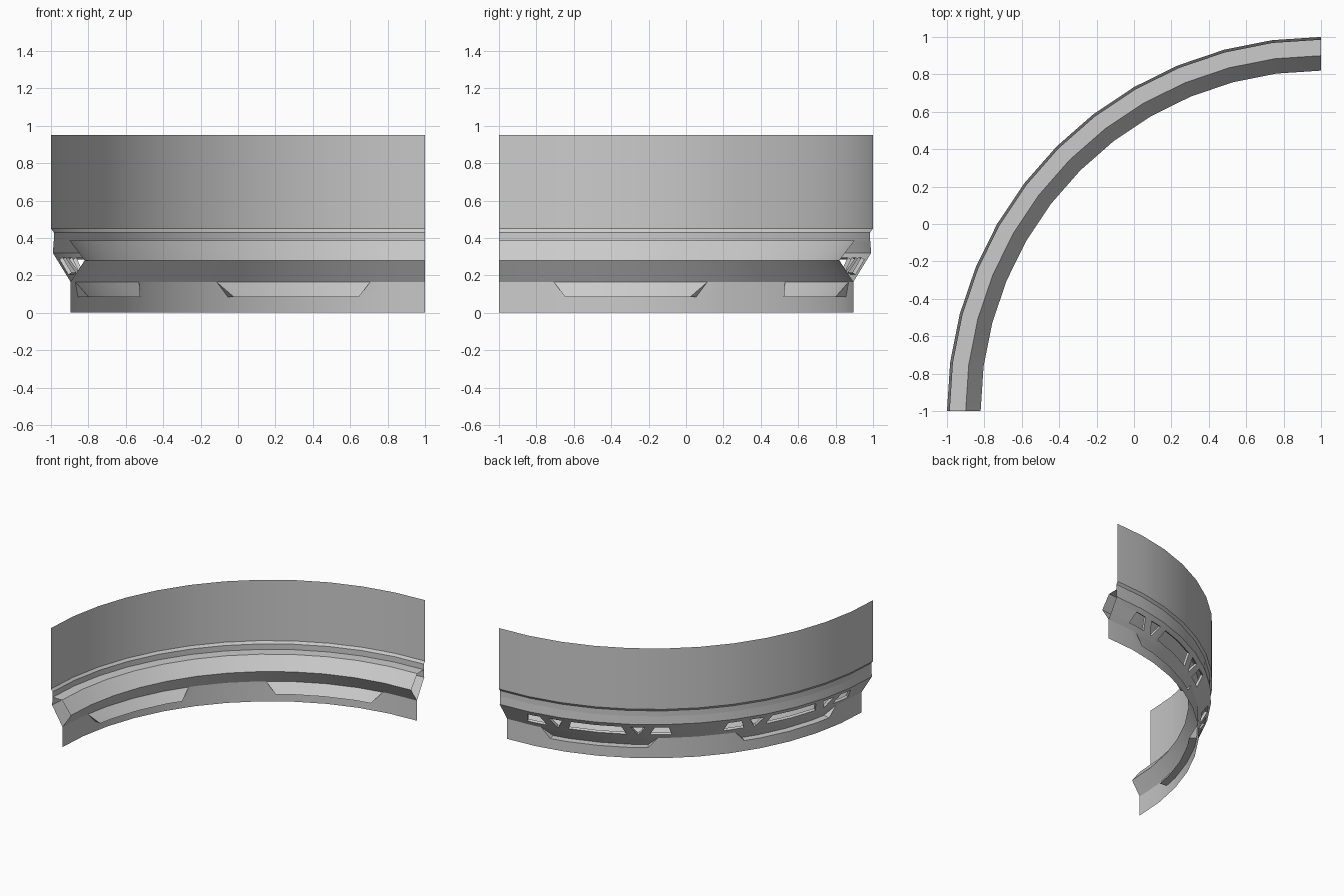
import bpy, bmesh, math

if "Cube" in bpy.data.objects:
    bpy.data.objects.remove(bpy.data.objects["Cube"])

STEP = 7.5            # degrees per arc facet, 12 facets in the quarter turn
CX, CY = 1.0, -1.0    # centre of the arc


def point(a, rz):
    # point on the faceted arc: angle in degrees, (radius, height)
    r, z = rz
    half = math.radians(STEP / 2)
    dev = math.radians(a % STEP) - half
    r *= math.cos(half) / math.cos(dev)
    t = math.radians(a)
    return (CX - r * math.cos(t), CY + r * math.sin(t), z)


def face(bm, pts):
    bm.faces.new([bm.verts.new(point(a, rz)) for a, rz in pts])


def band(bm, e0, e1, top, bot):
    # curved strip between two slanted end edges, each (top angle, bottom angle)
    cuts = [k * STEP for k in range(13) if max(e0) + .01 < k * STEP < min(e1) - .01]
    edges = [e0] + [(c, c) for c in cuts] + [e1]
    for (t0, b0), (t1, b1) in zip(edges, edges[1:]):
        face(bm, [(t0, top), (b0, bot), (b1, bot), (t1, top)])


def sweep(bm, profile):
    for top, bot in zip(profile, profile[1:]):
        band(bm, (0, 0), (90, 90), top, bot)


def pierced(bm, holes, top, bot):
    # strip with trapezoid openings left out
    edge = (0, 0)
    for left, right in holes:
        band(bm, edge, left, top, bot)
        edge = right
    band(bm, edge, (90, 90), top, bot)


def finish(bm, name):
    bmesh.ops.remove_doubles(bm, verts=bm.verts, dist=0.0005)
    bmesh.ops.recalc_face_normals(bm, faces=bm.faces)
    me = bpy.data.meshes.new(name)
    bm.to_mesh(me)
    bm.free()
    ob = bpy.data.objects.new(name, me)
    bpy.context.collection.objects.link(ob)
    bpy.ops.object.select_all(action='DESELECT')
    ob.select_set(True)
    bpy.context.view_layer.objects.active = ob
    bpy.ops.object.shade_smooth_by_angle(angle=math.radians(20))


# Upper wall with its small step
bm = bmesh.new()
sweep(bm, [(2.0, .95), (2.0, .45), (1.985, .43), (1.985, .385)])
finish(bm, "upper_wall")

# Inner ledge: flat top, sloped nose, undercut
bm = bmesh.new()
sweep(bm, [(1.985, .385), (1.9, .385), (1.82, .28), (1.895, .165)])
finish(bm, "inner_ledge")

# Outer sloped panel with two groups of vent windows
bm = bmesh.new()
TOP, BOT = (1.99, .32), (1.895, .165)


def on_slope(f, depth=0.0):
    return (BOT[0] + f * (TOP[0] - BOT[0]) - .85 * depth,
            BOT[1] + f * (TOP[1] - BOT[1]) + .52 * depth)


hi, lo = on_slope(.78), on_slope(.25)
hi_in, lo_in = on_slope(.78, .02), on_slope(.25, .02)
half_group = [((-5.6, -6.6), (5.6, 6.6)),      # long trapezoid
              ((7.6, 9.0), (10.8, 9.4)),       # triangle pointing down
              ((12.9, 11.8), (15.9, 16.7))]    # end trapezoid
windows = []
for c in (22.5, 67.5):
    for i, (l, r) in enumerate(half_group):
        windows.append(((c + l[0], c + l[1]), (c + r[0], c + r[1])))
        if i:
            windows.append(((c - r[0], c - r[1]), (c - l[0], c - l[1])))
windows.sort()
sweep(bm, [(1.985, .385), TOP, hi])
pierced(bm, windows, hi, lo)
sweep(bm, [lo, BOT])
# Window reveals
for l, r in windows:
    band(bm, (l[0], l[0]), (r[0], r[0]), hi, hi_in)
    band(bm, (l[1], l[1]), (r[1], r[1]), lo, lo_in)
    for t, b in (l, r):
        face(bm, [(t, hi), (b, lo), (b, lo_in), (t, hi_in)])
finish(bm, "sloped_vent_panel")

# Lower wall with two wedge-shaped recesses pushed inward
bm = bmesh.new()
top, bot, deep = (1.895, .165), (1.895, .085), (1.838, .085)
recesses = [((c - 13.6, c - 11.4), (c + 13.6, c + 11.4)) for c in (22.5, 67.5)]
pierced(bm, recesses, top, bot)
sweep(bm, [bot, (1.895, 0)])
for l, r in recesses:
    band(bm, l, r, top, deep)
    band(bm, (l[1], l[1]), (r[1], r[1]), deep, bot)
    for t, b in (l, r):
        face(bm, [(t, top), (b, bot), (b, deep)])
finish(bm, "lower_wall")
